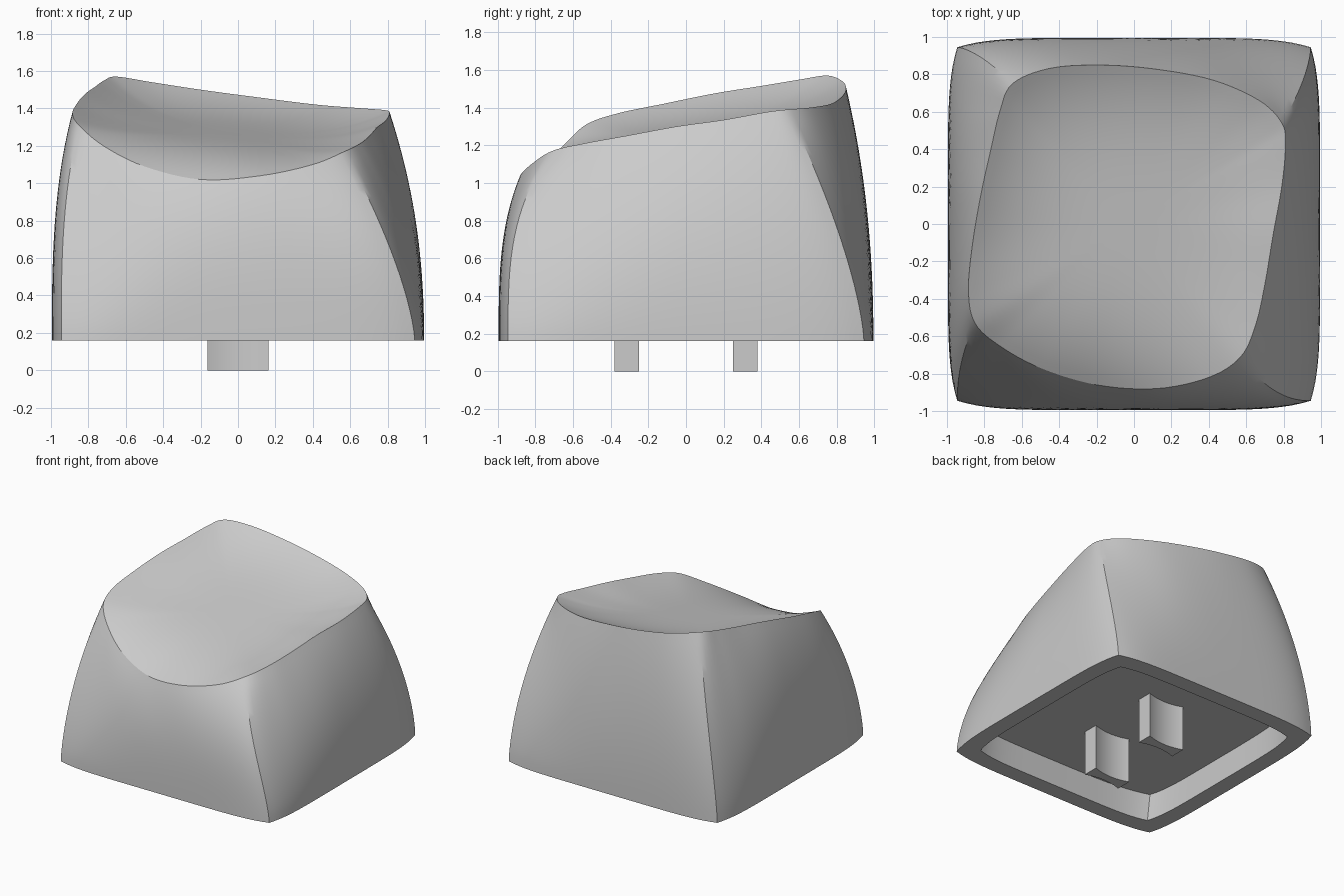
import bpy
import bmesh
from mathutils import Vector

default_cube = bpy.data.objects.get("Cube")
if default_cube:
    bpy.data.objects.remove(default_cube, do_unlink=True)

# Single plain material
grey = bpy.data.materials.new("plain grey")
grey.use_nodes = True
grey.diffuse_color = (0.6, 0.6, 0.6, 1)
shader = next(n for n in grey.node_tree.nodes if n.type == "BSDF_PRINCIPLED")
shader.inputs["Base Color"].default_value = grey.diffuse_color

# Rim of the dished top: six points per side, each side starting at a corner
RIM = [Vector(p) for p in (
    # back edge
    (-.65, .75, 1.57), (-.46, .83, 1.54), (-.2, .85, 1.5),
    (.1, .83, 1.46), (.42, .77, 1.42), (.67, .66, 1.4),
    # right-hand edge
    (.79, .54, 1.39), (.81, .42, 1.375), (.79, .2, 1.335),
    (.745, -.05, 1.3), (.7, -.32, 1.25), (.65, -.54, 1.21),
    # front edge
    (.57, -.71, 1.17), (.4, -.82, 1.1), (.12, -.88, 1.04),
    (-.2, -.86, 1.02), (-.5, -.77, 1.09), (-.72, -.65, 1.2),
    # left-hand edge
    (-.85, -.53, 1.31), (-.885, -.36, 1.37), (-.865, -.12, 1.42),
    (-.82, .15, 1.475), (-.765, .4, 1.515), (-.715, .61, 1.55))]
STEPS = 6
SIDE = 6 * STEPS
COLUMNS = 4 * SIDE
BOTTOM, CEILING = .16, .37
WALL_RINGS, DISH_RINGS = 20, 20
# How late each side (back, right, front, left) curves inward and slides along
INWARD, SLIDE = (2.2, 2.3, 3.2, 3), 1.45


def rim_point(i):
    """Smooth closed curve through the rim points."""
    k, u = i // STEPS, (i % STEPS) / STEPS
    a, b, c, d = (RIM[(k + j) % len(RIM)] for j in (-1, 0, 1, 2))
    return (b * 2 + (c - a) * u + (a * 2 - b * 5 + c * 4 - d) * u ** 2
            + (b * 3 - a - c * 3 + d) * u ** 3) / 2


def base_point(i):
    """Gently bowed square."""
    side, s = i // SIDE, (i % SIDE) / SIDE * 2 - 1
    along, out = .945 * s, .995 - .05 * s ** 6
    x, y = ((along, out), (out, -along), (-along, -out), (-out, along))[side]
    return Vector((x, y, BOTTOM))


def powers(i):
    """Bulge exponents in x and y, handed over to the next side at its end."""
    side, u = i // SIDE, (i % SIDE) / SIDE
    f = max(0, (u - .5) / .5)
    f = f * f * (3 - 2 * f)
    inward = INWARD[side] + (SLIDE - INWARD[side]) * f
    slide = SLIDE + (INWARD[(side + 1) % 4] - SLIDE) * f
    return (slide, inward) if side % 2 == 0 else (inward, slide)


def wall_point(i, t):
    """Sides bulge outward while the corners twist toward the rim."""
    low, high = base_point(i), rim_point(i)
    px, py = powers(i)
    return Vector((low.x + (high.x - low.x) * t ** px,
                   low.y + (high.y - low.y) * t ** py,
                   low.z + (high.z - low.z) * t))


def floor_height(p):
    return 1.26 - .09 * p.x + .15 * p.y


def dish_point(i, r):
    """Tilted floor that bends to meet the rim near its edge."""
    rim = rim_point(i)
    p = Vector((-.04, 0, 0)).lerp(rim, r)
    p.z = floor_height(p) + (rim.z - floor_height(rim)) * r ** 3.5
    return p


def inner_point(i, z):
    """Inside wall follows the outside at a constant proportion."""
    p = wall_point(i, (z - BOTTOM) / (rim_point(i).z - BOTTOM)) * .865
    p.z = z
    return p


def finish(bm, name):
    bmesh.ops.recalc_face_normals(bm, faces=bm.faces[:])
    mesh = bpy.data.meshes.new(name)
    bm.to_mesh(mesh)
    bm.free()
    mesh.materials.append(grey)
    obj = bpy.data.objects.new(name, mesh)
    bpy.context.collection.objects.link(obj)
    bpy.ops.object.select_all(action="DESELECT")
    obj.select_set(True)
    bpy.context.view_layer.objects.active = obj
    bpy.ops.object.shade_smooth_by_angle(angle=.5)


# Cap shell: ceiling, inner wall, bottom lip, outer wall and dish as one skin
bm = bmesh.new()


def add_ring(point, *args):
    return [bm.verts.new(point(i, *args)) for i in range(COLUMNS)]


rings = [add_ring(inner_point, CEILING), add_ring(inner_point, BOTTOM)]
rings += [add_ring(wall_point, k / WALL_RINGS) for k in range(WALL_RINGS + 1)]
rings += [add_ring(dish_point, 1 - k / DISH_RINGS) for k in range(1, DISH_RINGS)]
for lower, upper in zip(rings, rings[1:]):
    for i in range(COLUMNS):
        j = (i + 1) % COLUMNS
        bm.faces.new((lower[i], lower[j], upper[j], upper[i]))
bm.faces.new(rings[0])
centre = bm.verts.new(dish_point(0, 0))
for i in range(COLUMNS):
    bm.faces.new((rings[-1][i], rings[-1][(i + 1) % COLUMNS], centre))
finish(bm, "cap_shell")

# Two mounting prongs with hollowed broad faces
for name, y in (("front_prong", -.315), ("back_prong", .315)):
    bm = bmesh.new()
    span = [k / 8 - 1 for k in range(17)]
    outline = [(s, sign * (.035 + .03 * s * s))
               for sign, run in ((-1, span), (1, span[::-1])) for s in run]
    profile = [bm.verts.new((.163 * s, y + d, 0)) for s, d in outline]
    face = bm.faces.new(profile)
    top = bmesh.ops.extrude_face_region(bm, geom=[face])["geom"]
    verts = [g for g in top if isinstance(g, bmesh.types.BMVert)]
    bmesh.ops.translate(bm, verts=verts, vec=(0, 0, CEILING + .01))
    finish(bm, name)
